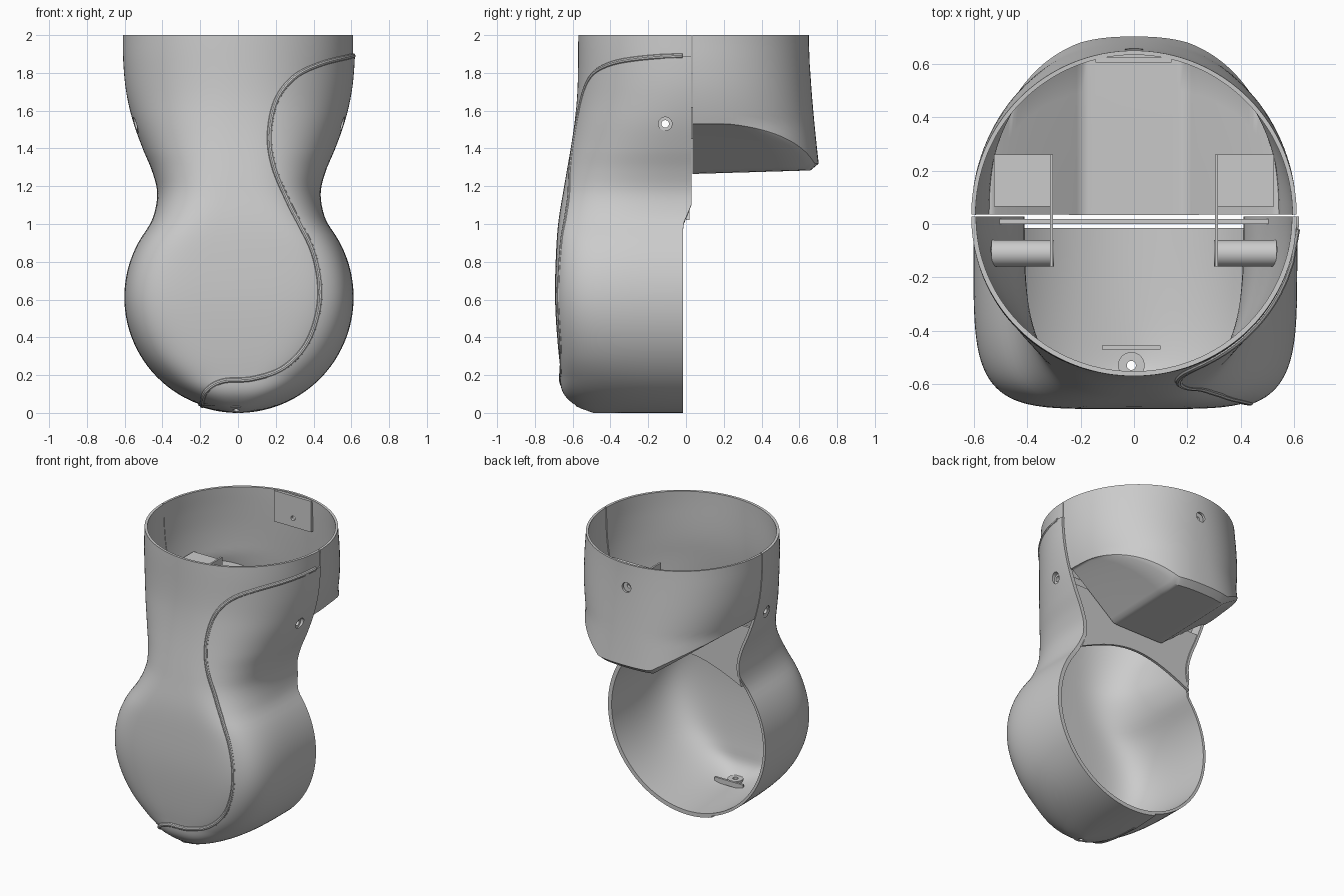
import bpy, bmesh
from math import pi, sin, cos, acos, sqrt, radians
from mathutils import Vector

if "Cube" in bpy.data.objects:
    bpy.data.objects.remove(bpy.data.objects["Cube"])


def keyed(keys, z):
    """Smooth (Hermite) interpolation through (z, value) keys."""
    if z <= keys[0][0]:
        return keys[0][1]
    if z >= keys[-1][0]:
        return keys[-1][1]
    i = max(k for k in range(len(keys) - 1) if keys[k][0] <= z)

    def slope(k):
        a, b = keys[max(k - 1, 0)], keys[min(k + 1, len(keys) - 1)]
        return (b[1] - a[1]) / (b[0] - a[0])
    (z0, v0), (z1, v1) = keys[i], keys[i + 1]
    h = z1 - z0
    u = (z - z0) / h
    return (v0 * (1 + 2 * u) * (1 - u) ** 2 + slope(i) * h * u * (1 - u) ** 2
            + v1 * u * u * (3 - 2 * u) + slope(i + 1) * h * u * u * (u - 1))


# profiles: half width, front line, squareness of the horizontal section
WIDTH = [(.9, .528), (.98, .476), (1.06, .442), (1.17, .428), (1.28, .455), (1.4, .505),
         (1.55, .558), (1.7, .592), (1.85, .607), (2, .61)]
FRONT = [(0, -.48), (.03, -.56), (.1, -.637), (.2, -.66), (.4, -.682), (.6, -.693),
         (.8, -.69), (1, -.677), (1.2, -.645), (1.5, -.595), (1.7, -.575), (2, -.57)]
SQUARE = [(0, 2.5), (.1, 3), (.3, 4.2), (.6, 5), (.9, 4.6), (1.2, 3), (1.6, 2.2), (2, 2)]


def width(z, off=0):
    if z < .98:
        return sqrt(max((.602 + off) ** 2 - (z - .612) ** 2, 0))
    return keyed(WIDTH, z) + off


def back_edge(z):
    return -.015 + .043 * min(max((z - 1) / .1, 0), 1)


def power(v, e):
    return abs(v) ** e * (1 if v >= 0 else -1)


def skin_point(z, t, off=0):
    e, yb = 2 / keyed(SQUARE, z), back_edge(z)
    return Vector((width(z, off) * power(cos(t), e),
                   yb + (keyed(FRONT, z) - off - yb) * power(max(sin(t), 0), e), z))


def obj(name, bm):
    me = bpy.data.meshes.new(name)
    bm.to_mesh(me)
    bm.free()
    o = bpy.data.objects.new(name, me)
    bpy.context.collection.objects.link(o)
    return o


def sheet(name, rows, thickness):
    bm = bmesh.new()
    vs = [[bm.verts.new(p) for p in r] for r in rows]
    for a, b in zip(vs, vs[1:]):
        for j in range(len(a) - 1):
            bm.faces.new((a[j], b[j], b[j + 1], a[j + 1]))
    bmesh.ops.remove_doubles(bm, verts=bm.verts, dist=.0004)
    o = obj(name, bm)
    m = o.modifiers.new("wall", 'SOLIDIFY')
    m.thickness, m.offset = thickness, -1
    return o


def box(name, lo, hi):
    bm = bmesh.new()
    bmesh.ops.create_cube(bm, size=1)
    for v in bm.verts:
        v.co = Vector([l + (h - l) * (c + .5) for l, h, c in zip(lo, hi, v.co)])
    return obj(name, bm)


def rod(name, a, b, r):
    a, b = Vector(a), Vector(b)
    bm = bmesh.new()
    bmesh.ops.create_cone(bm, cap_ends=True, segments=32, radius1=r, radius2=r, depth=(b - a).length)
    o = obj(name, bm)
    o.rotation_mode = 'QUATERNION'
    o.rotation_quaternion = (b - a).to_track_quat('Z', 'Y')
    o.location = (a + b) / 2
    return o


def cut(o, *cutters):
    for c in cutters:
        m = o.modifiers.new("hole", 'BOOLEAN')
        m.object, m.operation, m.solver = c, 'DIFFERENCE', 'EXACT'


# hole cutters
side_wide = rod("side_wide_cutter", (-1, -.11, 1.53), (1, -.11, 1.53), .036)
side_thin = rod("side_thin_cutter", (-1, -.11, 1.53), (1, -.11, 1.53), .02)
rear_wide = rod("rear_wide_cutter", (0, .625, 1.84), (0, .9, 1.84), .034)
rear_thin = rod("rear_thin_cutter", (0, .5, 1.84), (0, .9, 1.84), .016)
base_hole = rod("base_cutter", (-.01, -.53, -.1), (-.01, -.53, .15), .017)
cutters = [side_wide, side_thin, rear_wide, rear_thin, base_hole]

# front shell: half tube flowing into the round pod
zs = [.612 - .602 * cos(2.2 * i / 36) for i in range(37)]
zs += [zs[-1] + (2 - zs[-1]) * i / 32 for i in range(1, 33)]
front_shell = sheet("front_shell", [[skin_point(z, pi * j / 72) for j in range(73)] for z in zs], .018)
cut(front_shell, side_wide, base_hole)

# raised side panel bounded by an S-shaped seam
SEAM = [(-.212, .04), (-.17, .12), (-.08, .168), (.08, .18), (.25, .24), (.38, .385), (.44, .61),
        (.405, .85), (.28, 1.1), (.195, 1.3), (.17, 1.47), (.205, 1.65), (.3, 1.775), (.44, 1.845), (.617, 1.89)]
kx = [(i, p[0]) for i, p in enumerate(SEAM)]
kz = [(i, p[1]) for i, p in enumerate(SEAM)]
OFF = .01


def seam_angle(x, z):
    r = max(-1, min(1, x / width(z, OFF)))
    return acos(power(r, keyed(SQUARE, z) / 2))


N = 8 * (len(SEAM) - 1)
seam = [(keyed(kx, i / 8), keyed(kz, i / 8)) for i in range(N + 1)]
ends = [(.612 - .612 * cos(.36 * i / 8), pi) for i in range(8)]
ends += [(z, seam_angle(x, z)) for x, z in seam]
side_panel = sheet("side_panel", [[skin_point(z, t * j / 48, OFF) for j in range(49)] for z, t in ends], .011)
cut(side_panel, side_wide, base_hole)

# rounded bead along the panel seam
cu = bpy.data.curves.new("panel_bead", 'CURVE')
cu.dimensions, cu.bevel_depth, cu.bevel_resolution, cu.use_fill_caps = '3D', .014, 3, True
sp = cu.splines.new('POLY')
sp.points.add(N)
for p, (x, z) in zip(sp.points, seam):
    p.co = (*skin_point(z, seam_angle(x, z), .002), 1)
bead = bpy.data.objects.new("panel_bead", cu)
bpy.context.collection.objects.link(bead)


# back shell: half tube with a wedge-shaped floor
def back_point(k, t):
    """k below 0 runs along the floor, k from 0 to 1 climbs the wall."""
    e = 2 / 2.5
    x0 = -width(1.53) * power(cos(t), e)
    u = min(max((abs(x0) - .2) / .34, 0), 1)
    rim = 1.285 + .245 * u
    if k < 0:
        f = (k + 1) * .95
        return Vector((x0 * (1 - .03 * sin(t)), .035 + .67 * power(max(sin(t), 0), e) * f,
                       rim - .02 * (1 - u) * (1 - f)))
    z = rim + .035 * (1 - u) + (2 - rim - .035 * (1 - u)) * k
    low = max(0, (2 - z) / .7)
    e = 2 / (2 + .5 * low)
    return Vector((-width(max(z, 1.53)) * power(cos(t), e),
                   .035 + (.615 + .055 * low ** 1.5) * power(max(sin(t), 0), e), z))


ks = [-1, -.75, -.5, -.25, -.02] + [i / 16 for i in range(17)]
back_shell = sheet("back_shell", [[back_point(k, pi * j / 64) for j in range(65)] for k in ks], .016)
cut(back_shell, rear_wide)

# rear tab inside the top rim
rear_tab = box("rear_tab", (-.145, .605, 1.78), (.14, .625, 1.995))
cut(rear_tab, rear_thin)

# neck plate with arched lower edge
bm = bmesh.new()
outer = [1.02 + .43 * i / 12 for i in range(13)]
pts = [(width(z) - .015, z) for z in outer] + [(-width(z) + .015, z) for z in reversed(outer)]
w0 = width(1.02) - .015
pts += [(-w0 + 2 * w0 * i / 20, 1.02 + .13 * sin(pi * i / 20)) for i in range(1, 20)]
face = bm.faces.new([bm.verts.new((x, 0, z)) for x, z in pts])
new = bmesh.ops.extrude_face_region(bm, geom=[face])
bmesh.ops.translate(bm, vec=(0, .018, 0), verts=[g for g in new['geom'] if isinstance(g, bmesh.types.BMVert)])
bmesh.ops.recalc_face_normals(bm, faces=bm.faces)
obj("neck_plate", bm)

# side brackets: plate, screw boss and rear block on both sides
for s, side in ((-1, "left"), (1, "right")):
    def span(a, b):
        return sorted((s * a, s * b))
    x = span(.303, .315)
    plate = box(side + "_bracket_plate", (x[0], -.16, 1.45), (x[1], .26, 1.62))
    x = span(.315, .525)
    box(side + "_bracket_block", (x[0], .065, 1.54), (x[1], .26, 1.6))
    boss = rod(side + "_screw_boss", (s * .3, -.11, 1.53), (s * .535, -.11, 1.53), .05)
    cut(plate, side_thin)
    cut(boss, side_thin)

# base boss and clip inside the pod
base_boss = rod("base_boss", (-.01, -.53, .03), (-.01, -.53, .06), .05)
cut(base_boss, base_hole)
box("base_clip", (-.12, -.47, .035), (.1, -.455, .07))

# bake modifiers, then smooth with sharp edges kept
for o in list(bpy.context.collection.objects):
    bpy.ops.object.select_all(action='DESELECT')
    o.select_set(True)
    bpy.context.view_layer.objects.active = o
    if o in cutters:
        continue
    bpy.ops.object.convert(target='MESH')
    bpy.ops.object.shade_smooth_by_angle(angle=radians(35))
for c in cutters:
    c.hide_render = True
    c.hide_set(True)
